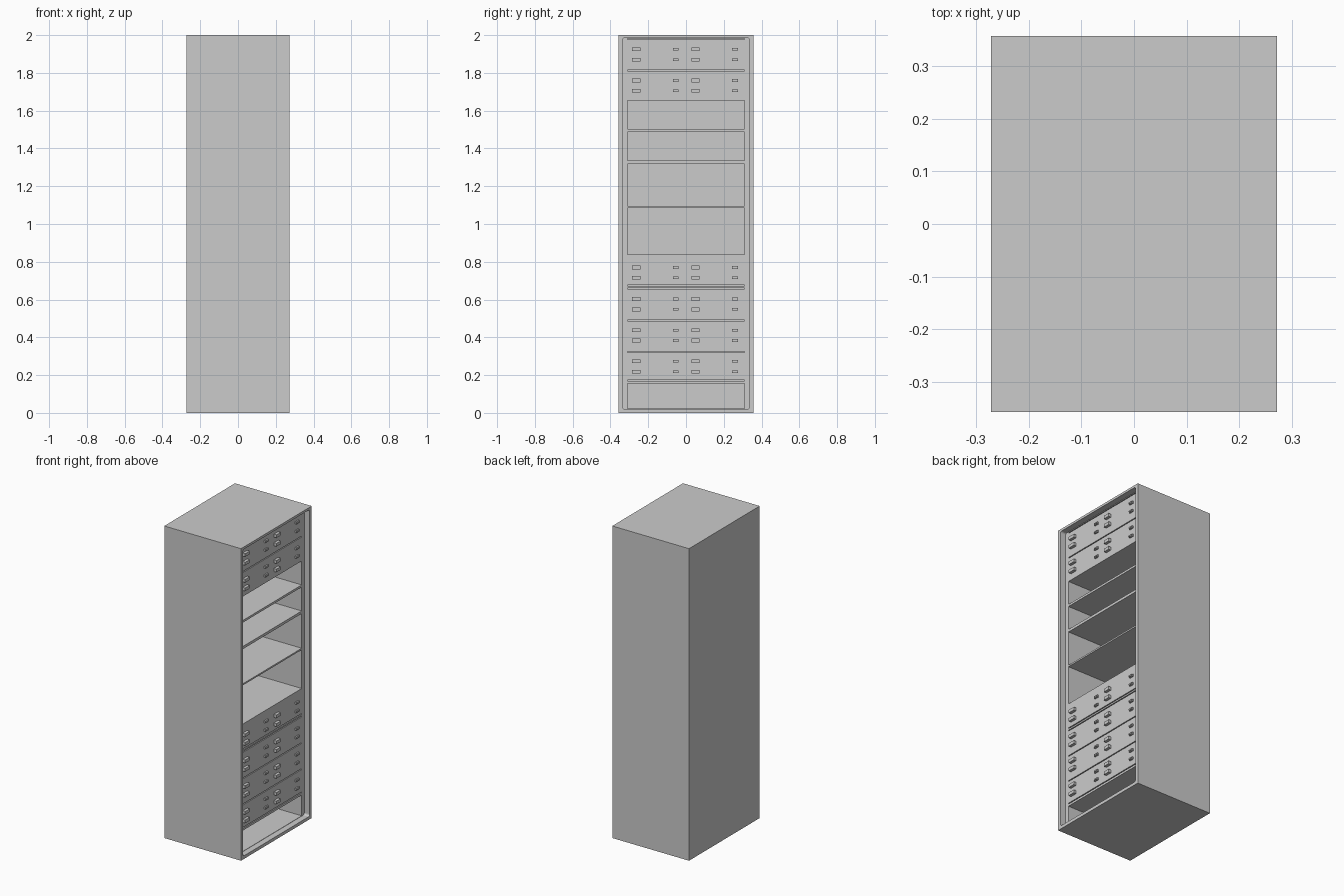
import bpy, bmesh

if "Cube" in bpy.data.objects:
    bpy.data.objects.remove(bpy.data.objects["Cube"])

FACE_X = 0.234      # recessed equipment face
BACK_X = -0.25      # rear of the bays
BAY_Y = 0.311       # half width of the bays


def add_box(bm, lo, hi):
    """Add an axis-aligned box to a bmesh."""
    verts = bmesh.ops.create_cube(bm, size=1)["verts"]
    for v in verts:
        for i in range(3):
            v.co[i] = hi[i] if v.co[i] > 0 else lo[i]
    return verts


def make_object(name, bm):
    mesh = bpy.data.meshes.new(name)
    bm.to_mesh(mesh)
    bm.free()
    ob = bpy.data.objects.new(name, mesh)
    bpy.context.collection.objects.link(ob)
    return ob


def cut(target, cutter):
    """Subtract the cutter, then remove it."""
    mod = target.modifiers.new("cut", "BOOLEAN")
    mod.operation = "DIFFERENCE"
    mod.solver = "EXACT"
    mod.object = cutter
    bpy.context.view_layer.objects.active = target
    bpy.ops.object.modifier_apply(modifier=mod.name)
    bpy.data.objects.remove(cutter)


# Cabinet body
bm = bmesh.new()
add_box(bm, (-0.272, -0.358, 0), (0.272, 0.358, 2))
cabinet = make_object("cabinet", bm)

# Door recess with small rounded corners
bm = bmesh.new()
add_box(bm, (FACE_X, -0.337, 0.02), (0.32, 0.337, 1.985))
edges = [e for e in bm.edges if abs(e.verts[0].co.x - e.verts[1].co.x) > 0.01]
bmesh.ops.bevel(bm, geom=edges, offset=0.012, segments=3, profile=0.5, affect="EDGES")
recess = make_object("recess_cutter", bm)
recess.hide_render = True
cut(cabinet, recess)

# Open bays, and thin gaps between the rack units
bays = [(0.022, 0.155), (0.838, 1.086), (1.096, 1.318), (1.335, 1.488), (1.502, 1.655)]
gaps = [0.172, 0.322, 0.489, 0.659, 0.675, 1.812, 1.979]
bm = bmesh.new()
for z0, z1 in bays + [(z - 0.003, z + 0.003) for z in gaps]:
    add_box(bm, (BACK_X, -BAY_Y, z0), (0.25, BAY_Y, z1))
slots = make_object("bay_cutter", bm)
slots.hide_render = True
cut(cabinet, slots)

# Handles and buttons on each rack unit (y centre, width, height)
handles = [(-0.264, 0.046, 0.02), (0.051, 0.042, 0.02)]
buttons = [(-0.054, 0.03, 0.014), (0.259, 0.03, 0.014)]
upper_rows = [1.925, 1.76, 0.77, 0.603, 0.438, 0.273]
for n, top in enumerate(upper_rows, 1):
    bm_handles, bm_buttons = bmesh.new(), bmesh.new()
    for z in (top, top - 0.055):
        for y, w, h in handles:
            add_box(bm_handles, (FACE_X - 0.004, y - w / 2, z - h / 2),
                    (FACE_X + 0.018, y + w / 2, z + h / 2))
        for y, w, h in buttons:
            # Button base with a smaller stepped cap
            add_box(bm_buttons, (FACE_X - 0.004, y - w / 2, z - h / 2),
                    (FACE_X + 0.009, y + w / 2, z + h / 2))
            add_box(bm_buttons, (FACE_X + 0.004, y - w / 2 + 0.004, z - h / 2 + 0.003),
                    (FACE_X + 0.014, y + w / 2 - 0.004, z + h / 2 - 0.003))
    make_object(f"unit_{n}_handles", bm_handles)
    make_object(f"unit_{n}_buttons", bm_buttons)
